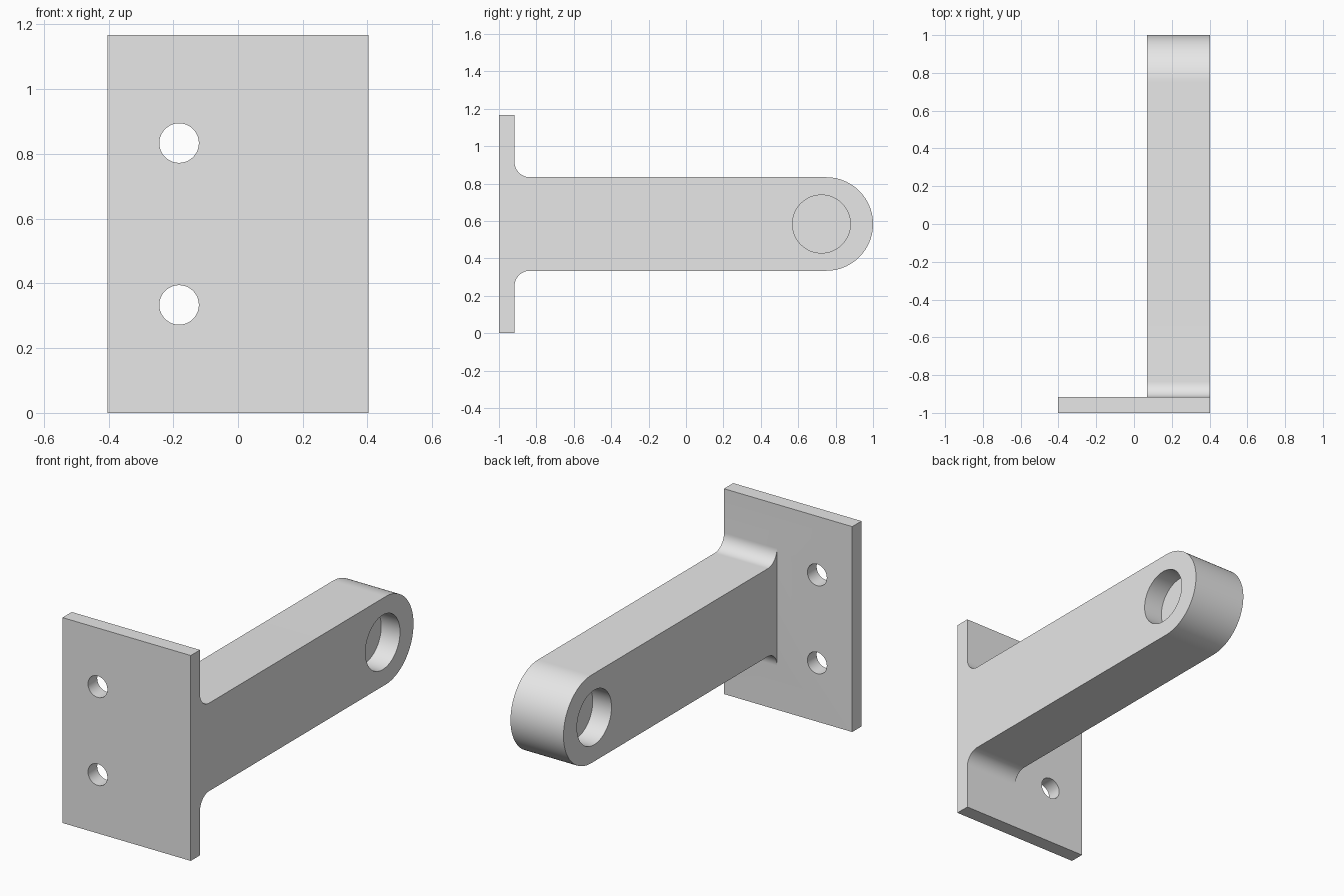
import bpy, bmesh
from math import pi, cos, sin
from mathutils import Matrix

cube = bpy.data.objects.get("Cube")
if cube:
    bpy.data.objects.remove(cube, do_unlink=True)

# Main dimensions
HALF_W, HEIGHT = 0.403, 1.167
MID_Z = HEIGHT / 2
PLATE_BACK = -0.917
ARM_INNER, ARM_HALF = 0.07, 0.25
FILLET = 0.083
POCKET_DEPTH = 0.118

grey = bpy.data.materials.new("plain grey")
grey.use_nodes = True
grey.diffuse_color = (0.8, 0.8, 0.8, 1)
grey.node_tree.nodes["Principled BSDF"].inputs["Base Color"].default_value = (0.8, 0.8, 0.8, 1)


def make_object(name, bm):
    bmesh.ops.recalc_face_normals(bm, faces=bm.faces)
    mesh = bpy.data.meshes.new(name)
    bm.to_mesh(mesh)
    bm.free()
    mesh.materials.append(grey)
    obj = bpy.data.objects.new(name, mesh)
    bpy.context.collection.objects.link(obj)
    return obj


def extrude_profile(name, points, x0, x1):
    """Extrude a (y, z) outline along x."""
    bm = bmesh.new()
    face = bm.faces.new([bm.verts.new((x0, y, z)) for y, z in points])
    new = bmesh.ops.extrude_face_region(bm, geom=[face])["geom"]
    verts = [v for v in new if isinstance(v, bmesh.types.BMVert)]
    bmesh.ops.translate(bm, verts=verts, vec=(x1 - x0, 0, 0))
    return make_object(name, bm)


def cylinder(name, centre, radius, length, axis):
    bm = bmesh.new()
    turn = Matrix.Rotation(pi / 2, 4, axis)
    bmesh.ops.create_cone(bm, cap_ends=True, segments=64, radius1=radius, radius2=radius,
                          depth=length, matrix=Matrix.Translation(centre) @ turn)
    return make_object(name, bm)


def combine(target, other, operation):
    """Apply a boolean, then remove the helper."""
    mod = target.modifiers.new("boolean", "BOOLEAN")
    mod.operation, mod.object, mod.solver = operation, other, "EXACT"
    bpy.context.view_layer.objects.active = target
    bpy.ops.object.modifier_apply(modifier=mod.name)
    bpy.data.objects.remove(other, do_unlink=True)


def arc(cy, cz, r, start, end, steps):
    angles = [start + (end - start) * i / steps for i in range(steps + 1)]
    return [(cy + r * cos(a), cz + r * sin(a)) for a in angles]


# Mounting plate
bracket = extrude_profile("bracket", [(-1, 0), (PLATE_BACK, 0), (PLATE_BACK, HEIGHT), (-1, HEIGHT)],
                          -HALF_W, HALF_W)

# Arm outline: root fillets and a rounded tip
fy, fz = PLATE_BACK + FILLET, ARM_HALF + FILLET
root = PLATE_BACK - 0.04
outline = [(root, MID_Z - fz)]
outline += arc(fy, MID_Z - fz, FILLET, pi, pi / 2, 16)
outline += arc(1 - ARM_HALF, MID_Z, ARM_HALF, -pi / 2, pi / 2, 48)
outline += arc(fy, MID_Z + fz, FILLET, -pi / 2, -pi, 16)
outline += [(root, MID_Z + fz)]
combine(bracket, extrude_profile("arm", outline, ARM_INNER, HALF_W), "UNION")

# Screw holes through the plate
for side in (-1, 1):
    hole = cylinder("screw_hole", (-0.182, -0.96, MID_Z + side * 0.25), 0.061, 0.4, "X")
    combine(bracket, hole, "DIFFERENCE")

# Blind round pockets on both sides of the arm tip, leaving a thin web
for x in (ARM_INNER, HALF_W):
    pocket = cylinder("pocket", (x, 0.724, MID_Z), 0.155, 2 * POCKET_DEPTH, "Y")
    combine(bracket, pocket, "DIFFERENCE")

# Smooth the curved surfaces, keep edges sharp
bpy.ops.object.select_all(action="DESELECT")
bracket.select_set(True)
bpy.context.view_layer.objects.active = bracket
bpy.ops.object.shade_smooth_by_angle()
